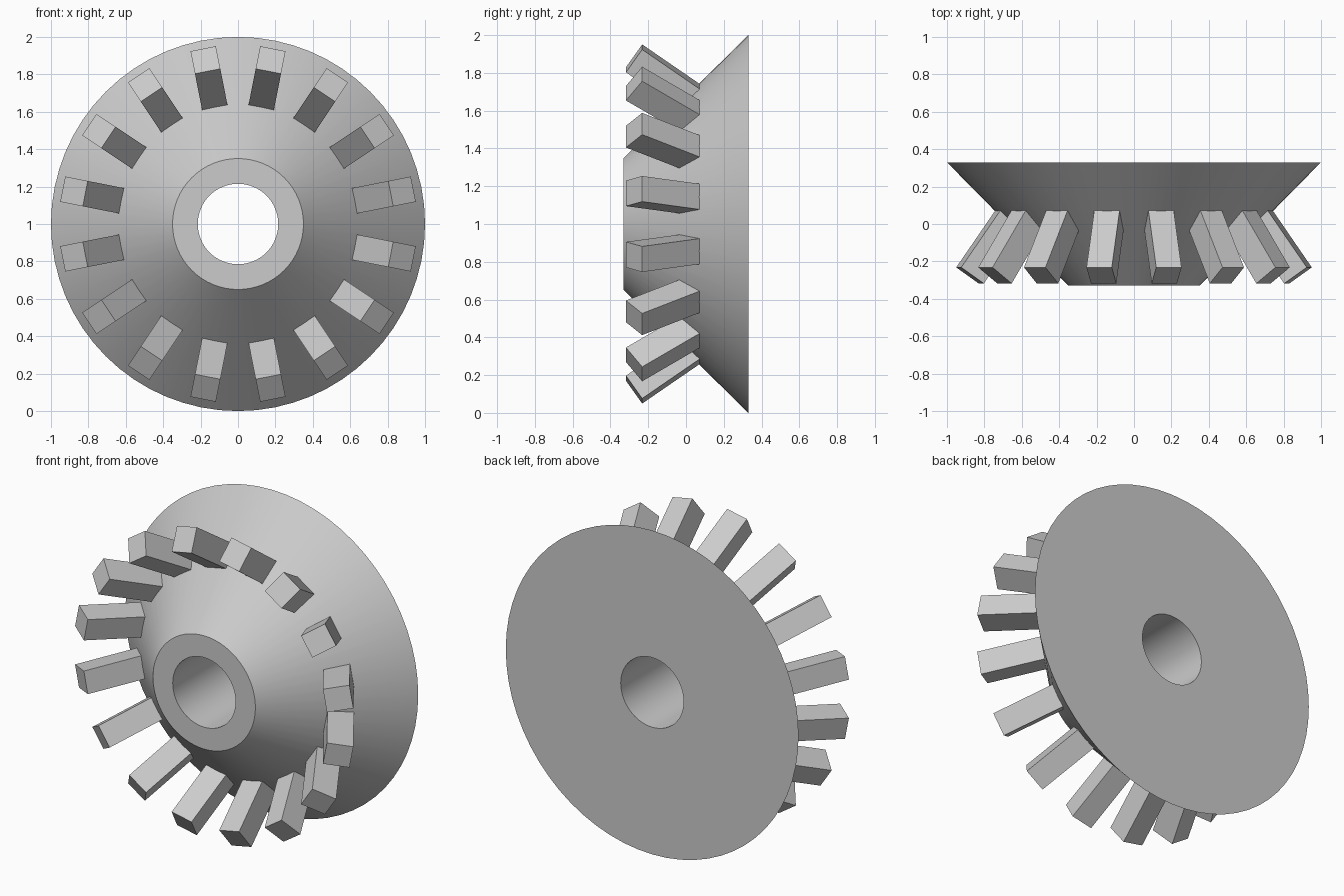
import bpy
import bmesh
from math import cos, sin, pi, radians
from mathutils import Matrix, Vector

cube = bpy.data.objects.get("Cube")
if cube:
    bpy.data.objects.remove(cube, do_unlink=True)

SEGMENTS = 64
TEETH = 16
CENTRE = Vector((0, 0, 1))

# Plain grey metal
steel = bpy.data.materials.new("grey_steel")
steel.use_nodes = True
steel.diffuse_color = (0.6, 0.6, 0.6, 1)
steel.node_tree.nodes["Principled BSDF"].inputs["Base Color"].default_value = (0.6, 0.6, 0.6, 1)


def make_object(name, bm):
    bmesh.ops.recalc_face_normals(bm, faces=bm.faces)
    mesh = bpy.data.meshes.new(name)
    bm.to_mesh(mesh)
    bm.free()
    mesh.materials.append(steel)
    obj = bpy.data.objects.new(name, mesh)
    bpy.context.collection.objects.link(obj)
    return obj


# Conical body with a bore: a closed (radius, y) profile turned round the y axis
profile = [(0.215, -0.33), (0.35, -0.33), (1.0, 0.33), (0.215, 0.33)]
bm = bmesh.new()
rings = []
for radius, y in profile:
    angles = [2 * pi * i / SEGMENTS for i in range(SEGMENTS)]
    rings.append([bm.verts.new(CENTRE + Vector((radius * sin(a), y, radius * cos(a)))) for a in angles])
for k, ring in enumerate(rings):
    following = rings[(k + 1) % len(rings)]
    for i in range(SEGMENTS):
        j = (i + 1) % SEGMENTS
        bm.faces.new((ring[i], ring[j], following[j], following[i]))
body = make_object("gear_body", bm)
bpy.ops.object.select_all(action="DESELECT")
body.select_set(True)
bpy.context.view_layer.objects.active = body
bpy.ops.object.shade_smooth_by_angle(angle=radians(30))

# Slanted block teeth, rooted in the cone and leaning outwards to the front
WIDTH, THICK, LENGTH = 0.138, 0.15, 0.41
tilt = radians(35)
outward = Vector((0, -cos(tilt), sin(tilt)))
tip = Vector((0, -0.275, 0.894))
tooth_frame = (Matrix.Translation(tip - outward * LENGTH / 2)
               @ Matrix.Rotation(tilt - pi / 2, 4, "X").inverted()
               @ Matrix.Rotation(pi / 2, 4, "X"))
# Local y runs along the tooth, local z across its thickness
across = Vector((1, 0, 0)).cross(outward)
tooth_frame = Matrix((Vector((1, 0, 0)), outward, across)).transposed().to_4x4()
tooth_frame.translation = tip - outward * LENGTH / 2
size = Matrix.Diagonal((WIDTH, LENGTH, THICK, 1))

for n in range(TEETH):
    turn = Matrix.Rotation(2 * pi * (n + 0.5) / TEETH, 4, "Y")
    bm = bmesh.new()
    bmesh.ops.create_cube(bm, size=1, matrix=Matrix.Translation(CENTRE) @ turn @ tooth_frame @ size)
    make_object(f"tooth_{n + 1}", bm)
